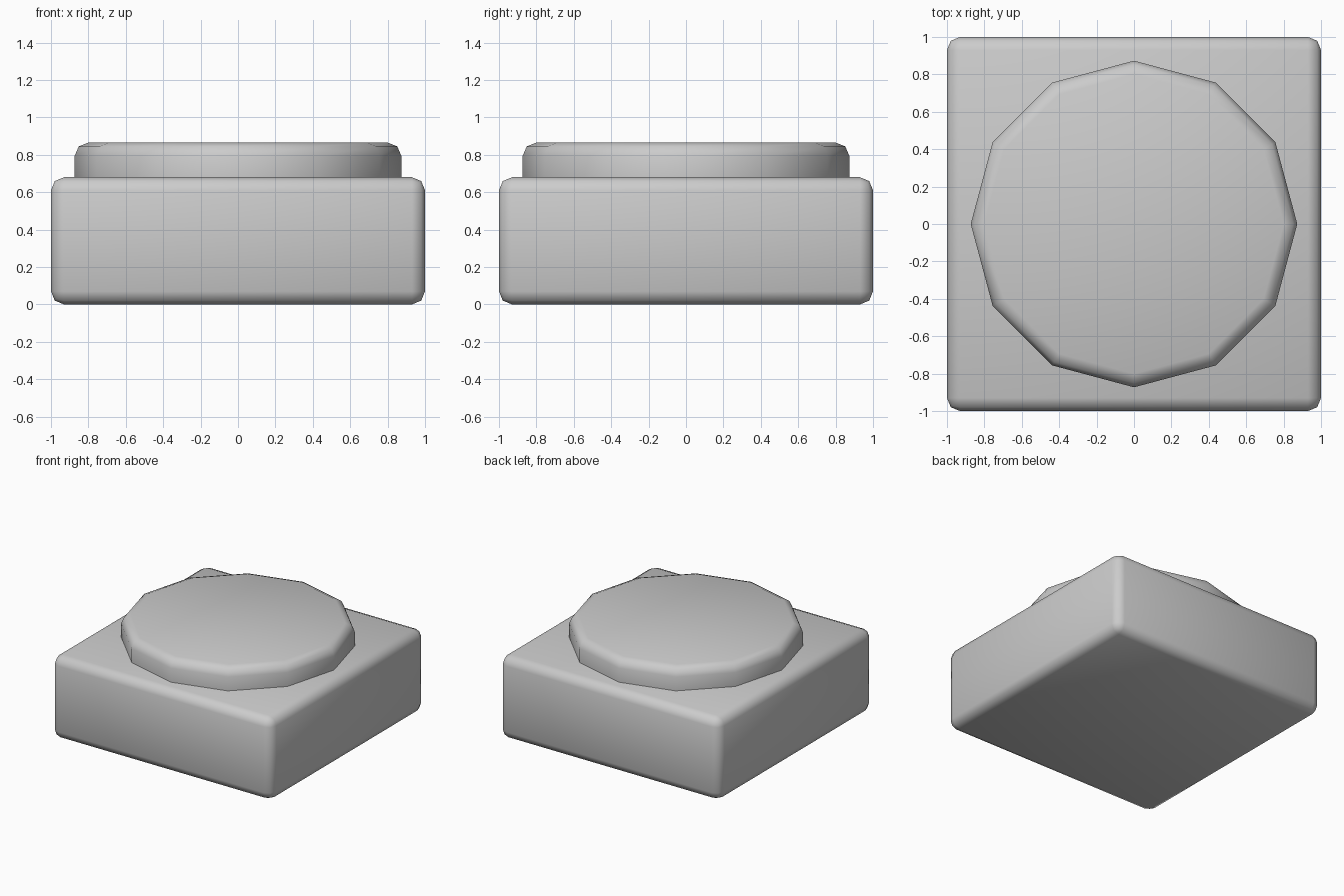
import bpy
import math

if "Cube" in bpy.data.objects:
    bpy.data.objects.remove(bpy.data.objects["Cube"])


def finish(obj, name, width):
    # Rounded rims with smooth shading
    obj.name = name
    bpy.ops.object.transform_apply(location=False, rotation=True, scale=True)
    bev = obj.modifiers.new("rounded_edges", 'BEVEL')
    bev.width = width
    bev.segments = 2
    bev.limit_method = 'ANGLE'
    bev.angle_limit = math.radians(40)
    bpy.ops.object.shade_smooth()


# Square base block
bpy.ops.mesh.primitive_cube_add(size=1, location=(0, 0, 0.34))
base = bpy.context.object
base.scale = (2, 2, 0.68)
finish(base, "base_block", 0.07)

# Twelve-sided raised disc, its lower rim sunk into the block
bottom, top = 0.5, 0.865
bpy.ops.mesh.primitive_cylinder_add(vertices=12, radius=0.873, depth=top - bottom,
                                    location=(0, 0, (bottom + top) / 2))
finish(bpy.context.object, "top_disc", 0.07)
